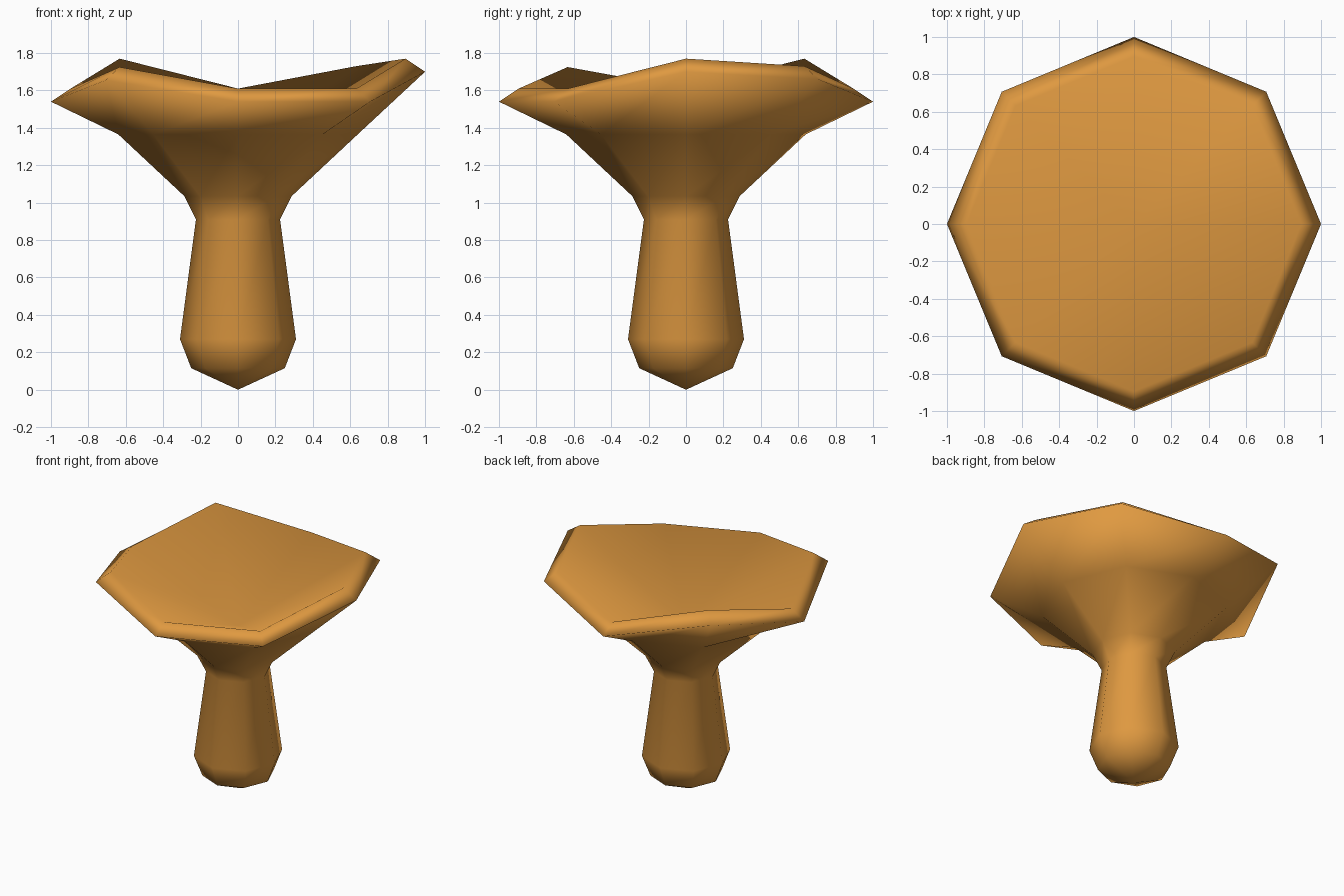
import bpy, bmesh, math

if "Cube" in bpy.data.objects:
    bpy.data.objects.remove(bpy.data.objects["Cube"])

SIDES = 8

# One flat colour for the whole mushroom
mat = bpy.data.materials.new("golden_orange")
mat.diffuse_color = (0.74, 0.32, 0.052, 1)
mat.use_nodes = True
mat.node_tree.nodes["Principled BSDF"].inputs["Base Color"].default_value = mat.diffuse_color

# Wavy rim: height of the outer lip at each corner, starting at +x
RIM = [1.70, 1.66, 1.54, 1.70, 1.54, 1.655, 1.54, 1.54]

bm = bmesh.new()


def ring(radius, heights):
    """Eight-sided ring; heights is one number or one per corner."""
    if not isinstance(heights, list):
        heights = [heights] * SIDES
    return [bm.verts.new((radius * math.cos(math.tau * i / SIDES),
                          radius * math.sin(math.tau * i / SIDES), h))
            for i, h in enumerate(heights)]


def bridge(low, high, split=False):
    """Join two rings with quads, or with triangles where the band twists."""
    for i in range(SIDES):
        j = (i + 1) % SIDES
        if split:
            bm.faces.new((low[i], low[j], high[j]))
            bm.faces.new((low[i], high[j], high[i]))
        else:
            bm.faces.new((low[i], low[j], high[j], high[i]))


def fan(loop, z, up):
    """Close a ring with triangles to a centre point."""
    tip = bm.verts.new((0, 0, z))
    for i in range(SIDES):
        j = (i + 1) % SIDES
        bm.faces.new((loop[i], loop[j], tip) if up else (loop[j], loop[i], tip))


# Stem and flaring underside
profile = [(0.25, 0.115), (0.31, 0.27), (0.225, 0.91), (0.287, 1.035), (0.64, 1.365)]
rings = [ring(r, z) for r, z in profile]
for a, b in zip(rings, rings[1:]):
    bridge(a, b)
fan(rings[0], 0.0, False)

# Wavy lip and deep funnel-shaped top
outer = ring(1.0, RIM)
inner = ring(0.895, [h + 0.07 for h in RIM])
bridge(rings[-1], outer, split=True)
bridge(outer, inner, split=True)
fan(inner, 1.24, True)

mesh = bpy.data.meshes.new("mushroom")
bm.to_mesh(mesh)
bm.free()
mesh.materials.append(mat)
mesh.shade_smooth()
bpy.context.collection.objects.link(bpy.data.objects.new("mushroom", mesh))
